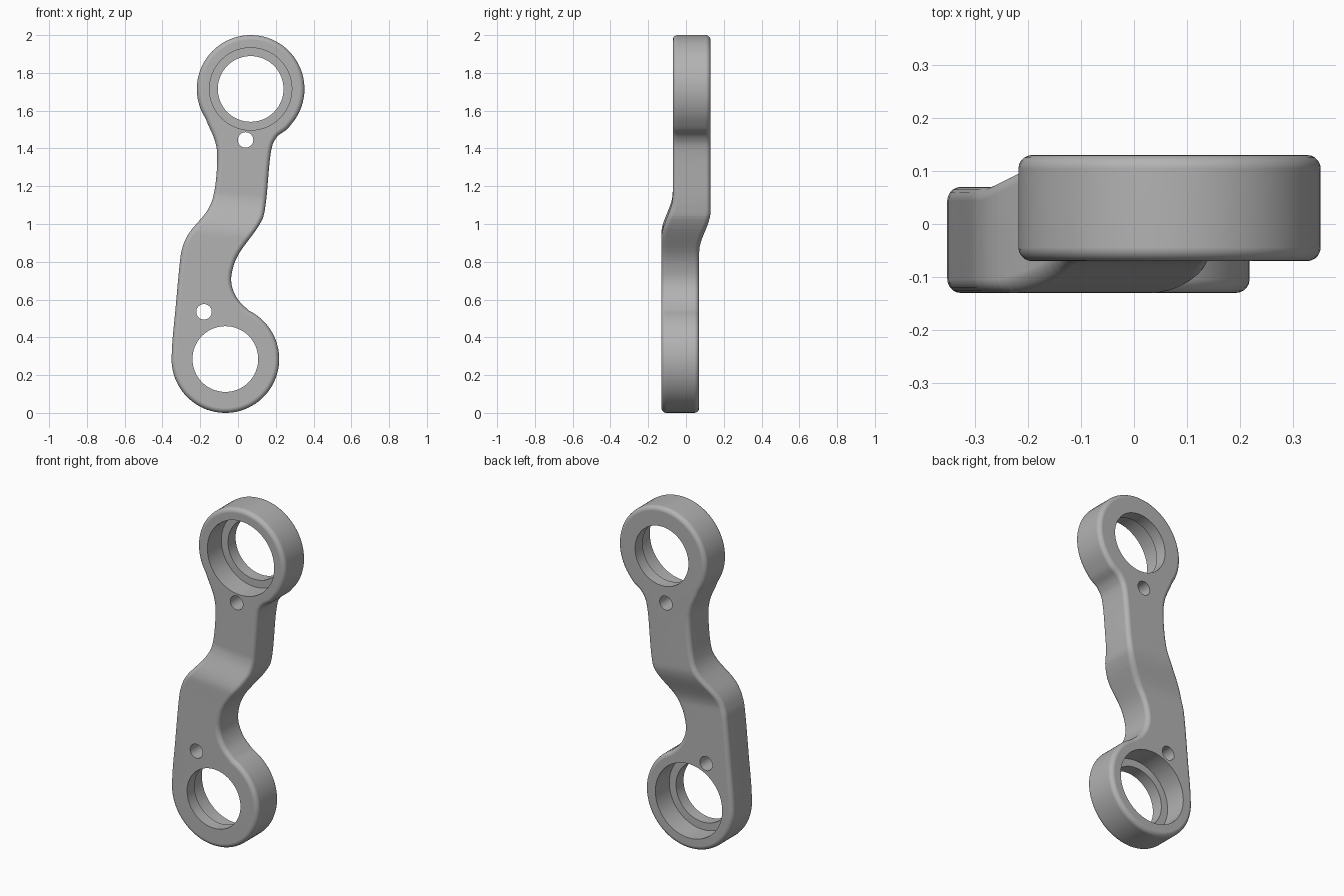
import bpy, bmesh, math
from mathutils import Vector

cube = bpy.data.objects.get("Cube")
if cube:
    bpy.data.objects.remove(cube, do_unlink=True)

grey = bpy.data.materials.new("plain grey")
grey.use_nodes = True
colour = (0.45, 0.45, 0.45, 1)
grey.diffuse_color = colour
grey.node_tree.nodes["Principled BSDF"].inputs["Base Color"].default_value = colour

TOP = Vector((0.067, 1.715))      # centres of the two ring ends, in x and z
LOW = Vector((-0.067, 0.285))
RING, HALF, LEAN = 0.285, 0.1, 0.094


def arc(centre, start, end, steps=56):
    angles = [math.radians(start + (end - start) * i / steps) for i in range(steps + 1)]
    return [centre + RING * Vector((math.cos(a), math.sin(a))) for a in angles]


def spline(points, steps=6):
    """Smooth curve through the inner points; the end points only steer it."""
    out = []
    for a, b, c, d in zip(points, points[1:], points[2:], points[3:]):
        m, n = (c - a) / 2, (d - b) / 2
        for i in range(steps):
            t = i / steps
            out.append(b * (2*t**3 - 3*t*t + 1) + m * (t**3 - 2*t*t + t)
                       + c * (3*t*t - 2*t**3) + n * (t**3 - t*t))
    return out


# Outline: upper ring, left flank, lower ring, right flank
upper = arc(TOP, -42, 213)
lower = arc(LOW, 174.6, 424)
left = [Vector(p) for p in [(-0.122, 1.44), (-0.11, 1.34), (-0.124, 1.18), (-0.16, 1.075),
                            (-0.257, 0.955), (-0.294, 0.875), (-0.309, 0.785), (-0.33, 0.56)]]
right = [Vector(p) for p in [(-0.003, 0.604), (-0.034, 0.68), (-0.029, 0.758), (0.008, 0.848),
                             (0.114, 0.997), (0.146, 1.10), (0.172, 1.368), (0.204, 1.458)]]
outline = upper[:-1] + spline([upper[-8], upper[-1]] + left + [lower[0], lower[6]])
outline += lower[:-1] + spline([lower[-8], lower[-1]] + right + [upper[0], upper[8]])

# Flat slab with rounded rims
bm = bmesh.new()
face = bm.faces.new([bm.verts.new((p.x, -HALF, p.y)) for p in outline])
extruded = bmesh.ops.extrude_face_region(bm, geom=[face])
bmesh.ops.translate(bm, vec=(0, 2 * HALF, 0),
                    verts=[v for v in extruded["geom"] if isinstance(v, bmesh.types.BMVert)])
bmesh.ops.recalc_face_normals(bm, faces=bm.faces)
rims = [e for e in bm.edges if abs(e.verts[0].co.y - e.verts[1].co.y) < 0.001]
bmesh.ops.bevel(bm, geom=rims, offset=0.026, offset_type='OFFSET', segments=5,
                profile=0.5, affect='EDGES', clamp_overlap=False)

# Offset bend across the middle
for i in range(19):
    bmesh.ops.bisect_plane(bm, geom=bm.verts[:] + bm.edges[:] + bm.faces[:], dist=0.0001,
                           plane_co=(0, 0, 0.84 + 0.018 * i), plane_no=(LEAN, 0, 1))
for v in bm.verts:
    middle = 1.005 - 0.4 * v.co.y
    t = (v.co.z + LEAN * v.co.x - middle) / 0.23 + 0.5
    t = min(max(t, 0), 1)
    v.co.y += 0.06 * (t * t * (3 - 2 * t)) - 0.03

mesh = bpy.data.meshes.new("offset_link")
bm.to_mesh(mesh)
bm.free()
link = bpy.data.objects.new("offset_link", mesh)
bpy.context.collection.objects.link(link)
mesh.materials.append(grey)


def bore(name, centre, radius, y_from, y_to, sides=64):
    """Cut a round hole through the link along y."""
    bpy.ops.mesh.primitive_cylinder_add(
        vertices=sides, radius=radius, depth=y_to - y_from,
        location=(centre[0], (y_from + y_to) / 2, centre[1]), rotation=(math.pi / 2, 0, 0))
    cutter = bpy.context.object
    cutter.name = name
    cutter.hide_render = True
    cutter.data.materials.append(grey)
    cut = link.modifiers.new(name, 'BOOLEAN')
    cut.object, cut.operation, cut.solver = cutter, 'DIFFERENCE', 'EXACT'
    bpy.ops.object.select_all(action='DESELECT')
    bpy.context.view_layer.objects.active = link
    link.select_set(True)
    bpy.ops.object.modifier_apply(modifier=cut.name)
    bpy.data.objects.remove(cutter, do_unlink=True)


# Stepped bearing seats, opening to the front above and to the back below
bore("upper_bore", TOP, 0.174, -0.4, 0.4)
bore("upper_seat", TOP, 0.218, -0.4, 0.06)
bore("lower_bore", LOW, 0.174, -0.4, 0.4)
bore("lower_seat", LOW, 0.218, -0.06, 0.4)
# Small pin holes
bore("upper_pin_hole", (0.04, 1.445), 0.041, -0.4, 0.4, 32)
bore("lower_pin_hole", (-0.18, 0.535), 0.041, -0.4, 0.4, 32)

# Smooth shading with crisp bores
bpy.ops.object.shade_smooth_by_angle(angle=math.radians(35))
normals = link.modifiers.new("even_normals", 'WEIGHTED_NORMAL')
normals.keep_sharp = True
